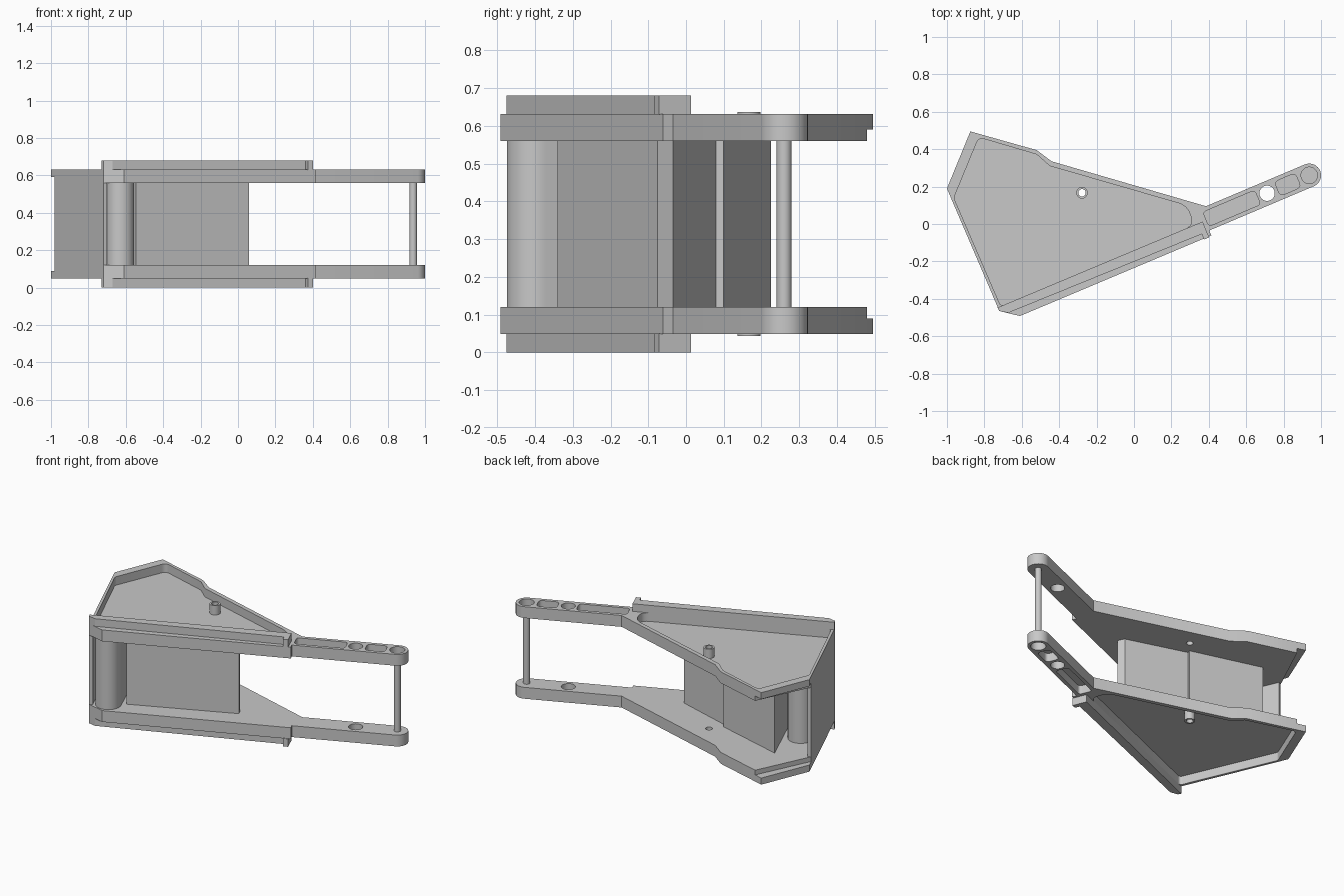
import bpy, bmesh, math
from mathutils import Vector
from mathutils.geometry import tessellate_polygon

cube = bpy.data.objects.get("Cube")
if cube:
    bpy.data.objects.remove(cube, do_unlink=True)

grey = bpy.data.materials.new("plain_grey")
grey.use_nodes = True
grey.diffuse_color = (0.58, 0.58, 0.58, 1)
grey.node_tree.nodes["Principled BSDF"].inputs["Base Color"].default_value = grey.diffuse_color

HEIGHT = 0.68                      # both side frames mirror about half of this
INNER, FLOOR, STEP, OUTER, BOSS_TOP = 0.56, 0.578, 0.59, 0.632, 0.637
ANGLE = math.radians(23)
ALONG = Vector((math.cos(ANGLE), math.sin(ANGLE)))
ACROSS = Vector((-ALONG.y, ALONG.x))
TIP = Vector((0.937, 0.26))        # centre of the rounded arm end


def arc(centre, r, a0, a1, n):
    return [Vector(centre) + r * Vector((math.cos(a), math.sin(a)))
            for a in (a0 + (a1 - a0) * i / n for i in range(n + 1))]


def circle(centre, r, n=32):
    return arc(centre, r, 0, math.tau, n)[:-1]


def rounded(corners, n=6):
    """Round each (x, y, radius) corner with a quadratic curve."""
    out = []
    for i, (x, y, r) in enumerate(corners):
        p = Vector((x, y))
        if r == 0:
            out.append(p)
            continue
        a = p + (Vector(corners[i - 1][:2]) - p).normalized() * r
        b = p + (Vector(corners[(i + 1) % len(corners)][:2]) - p).normalized() * r
        for k in range(n + 1):
            t = k / n
            out.append(a * (1 - t) ** 2 + p * 2 * t * (1 - t) + b * t * t)
    return out


def arm_slot(t0, t1, half, r):
    pts = [TIP + ALONG * t + ACROSS * s * half
           for t, s in ((t0, -1), (t1, -1), (t1, 1), (t0, 1))]
    return rounded([(p.x, p.y, r) for p in pts])


def build(name, caps, walls, mirrored=False):
    """Flat caps are (z, outer loop, holes...); walls are (loop, z0, z1)."""
    bm = bmesh.new()
    for z, *loops in caps:
        loops = [[Vector((p[0], p[1], z)) for p in loop] for loop in loops]
        verts = [bm.verts.new(p) for loop in loops for p in loop]
        if len(loops) == 1:
            bm.faces.new(verts)
        else:
            for tri in tessellate_polygon(loops):
                bm.faces.new([verts[i] for i in tri])
    for loop, z0, z1 in walls:
        low, high = ([bm.verts.new((p[0], p[1], z)) for p in loop] for z in (z0, z1))
        for i in range(len(loop)):
            bm.faces.new((low[i - 1], low[i], high[i], high[i - 1]))
    bmesh.ops.remove_doubles(bm, verts=bm.verts, dist=0.0002)
    if mirrored:
        for v in bm.verts:
            v.co.z = HEIGHT - v.co.z
    bmesh.ops.recalc_face_normals(bm, faces=bm.faces)
    mesh = bpy.data.meshes.new(name)
    bm.to_mesh(mesh)
    bm.free()
    mesh.materials.append(grey)
    ob = bpy.data.objects.new(name, mesh)
    bpy.context.collection.objects.link(ob)
    bpy.ops.object.select_all(action="DESELECT")
    ob.select_set(True)
    bpy.context.view_layer.objects.active = ob
    bpy.ops.object.shade_smooth_by_angle(angle=math.radians(30))


def prism(name, pts, z0, z1, mirrored=False):
    build(name, [(z0, pts), (z1, pts)], [(pts, z0, z1)], mirrored)


# Frame outline: wide plate with a rounded arm, stepped in along the back corner
body = [(-0.981, 0.145), (-0.72, -0.465), (-0.61, -0.492), (0.414, -0.061), (0.402, -0.035)]
body += arc(TIP, 0.063, ANGLE - math.pi / 2, ANGLE + math.pi / 2, 20)
body += [(0.385, 0.095), (-0.44, 0.335), (-0.52, 0.395), (-0.822, 0.48)]
lip = [(-0.875, 0.495), (-1, 0.19)]
outline = body + lip

# Recesses, holes and the hollow screw boss
pocket = rounded([(-0.963, 0.14, 0.01), (-0.712, -0.44, 0.02), (0.32, -0.007, 0.05),
                  (0.285, 0.098, 0.05), (-0.45, 0.31, 0), (-0.52, 0.372, 0),
                  (-0.83, 0.463, 0.03)])
recesses = [arm_slot(-0.6, -0.3, 0.041, 0.02), arm_slot(-0.185, -0.065, 0.041, 0.025),
            circle(TIP, 0.044)]
arm_hole = circle(TIP - ALONG * 0.245, 0.041)
boss_outer, boss_hole = (circle((-0.278, 0.167), r) for r in (0.031, 0.02))

# Raised rib along the front edge, with a tab at its end
rib = [(-0.73, -0.447), (-0.72, -0.465), (-0.672, -0.475), (0.362, -0.054),
       (0.374, -0.083), (0.402, -0.072), (0.367, 0.013)]

for side, mirrored in (("upper", False), ("lower", True)):
    build(side + "_frame",
          [(INNER, body, arm_hole, boss_hole),
           (FLOOR, pocket, boss_outer),
           *[(FLOOR, r) for r in recesses],
           (STEP, [body[-1]] + lip + [body[0]]),
           (OUTER, outline, pocket, arm_hole, *recesses),
           (BOSS_TOP, boss_outer, boss_hole)],
          [(body, INNER, STEP), (outline, STEP, OUTER), (pocket, FLOOR, OUTER),
           *[(r, FLOOR, OUTER) for r in recesses],
           (arm_hole, INNER, OUTER), (boss_outer, FLOOR, BOSS_TOP),
           (boss_hole, INNER, BOSS_TOP)], mirrored)
    prism(side + "_rib", rib, OUTER - 0.002, HEIGHT, mirrored)

# Parts held between the two frames
LOW = HEIGHT - INNER
prism("centre_block", [(-0.545, -0.34), (0.06, -0.075), (0.04, -0.035), (-0.34, 0.08),
                       (-0.332, 0.1), (-0.78, 0.225)], LOW, INNER)
prism("side_wall", [(-0.98, 0.145), (-0.72, -0.465), (-0.7, -0.457), (-0.96, 0.153)],
      LOW, INNER)
spacer = arc((-0.63, -0.4), 0.075, ANGLE - math.pi, ANGLE, 20)
spacer += arc((-0.785, -0.03), 0.075, ANGLE, ANGLE + math.pi, 20)
prism("rounded_spacer", spacer, LOW, INNER)
prism("tip_rod", circle(TIP, 0.02, 24), LOW, INNER)
